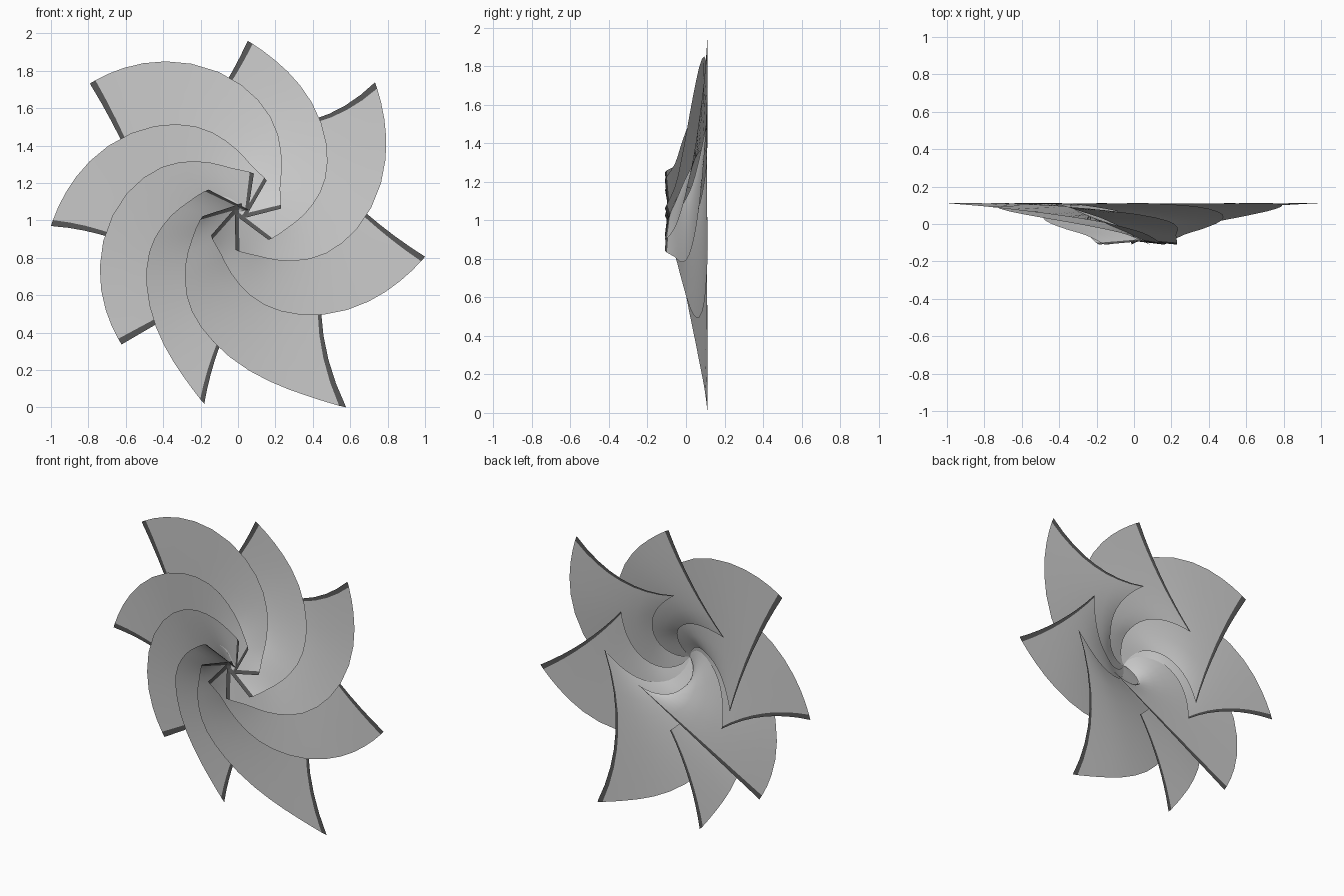
import bpy
import bmesh
from math import radians, cos, sin, pi
from mathutils import Vector

cube = bpy.data.objects.get("Cube")
if cube:
    bpy.data.objects.remove(cube, do_unlink=True)


def make_material(name, value):
    material = bpy.data.materials.new(name)
    material.use_nodes = True
    colour = (value, value, value, 1)
    material.diffuse_color = colour
    material.node_tree.nodes["Principled BSDF"].inputs["Base Color"].default_value = colour
    return material


pale_grey = make_material("pale grey", 0.6)
dark_grey = make_material("dark grey", 0.1)

HUB_X, HUB_Z, HUB_RADIUS = 0.02, 1.05, 0.21
ALONG, ACROSS = 16, 8

# Spiral profiles from rim to hub: turn in degrees, radius, depth
LEADING = [(0, 1, .112), (10, .88, .105), (25, .73, .09), (46, .54, .055),
           (66, .37, .015), (85, .2, -.025), (105, .07, -.06), (130, 0, -.11)]
TRAILING = [(0, .48, .108), (8, .43, .1), (20, .37, .085), (36, .3, .06),
            (52, .23, .03), (68, .16, -.01), (84, .07, -.05), (100, -.04, -.09)]

# Each blade: tip angle, tip radius, angle and radius of its trailing corner,
# spiral stretch, swell of the leading edge, bow of the ends
BLADES = [(140, 1.06, 64, .46, 1.05, .05, .03),
          (88, .91, 54, .48, 1.04, 0, .03),
          (44, .99, 47, .48, 1.1, .02, .1),
          (-14, 1.01, 49, .47, .98, .02, .03),
          (-62, 1.189, 60, .51, .85, -.03, .11),
          (-101, 1.05, 14, .43, .86, -.02, .03),
          (-132, .96, 96, .32, 1.2, .05, 0),
          (184.5, 1.023, 37, .48, 1.03, .035, .05)]


def sample(profile, t):
    """Smooth curve through the profile points."""
    place = t * (len(profile) - 1)
    i = min(int(place), len(profile) - 2)
    f = place - i
    b, c = Vector(profile[i]), Vector(profile[i + 1])
    a = Vector(profile[i - 1]) if i > 0 else 2 * b - c
    d = Vector(profile[i + 2]) if i + 2 < len(profile) else 2 * c - b
    return b + f / 2 * ((c - a) + f * ((2 * a - 5 * b + 4 * c - d)
                                       + f * (3 * (b - c) + d - a)))


def around_hub(angle, radius, depth):
    angle = radians(angle)
    return Vector((HUB_X + radius * cos(angle), depth, HUB_Z + radius * sin(angle)))


def leading_point(t, angle, reach, stretch, swell):
    turn, share, depth = sample(LEADING, t)
    share += swell * sin(2 * pi * t)
    return around_hub(angle - turn * stretch,
                      HUB_RADIUS + (reach - HUB_RADIUS) * share, depth)


def trailing_point(t, angle, corner, stretch):
    turn, radius, depth = sample(TRAILING, t)
    # The corner offset fades out toward the hub
    radius += (corner - TRAILING[0][1]) * (1 - t)
    return around_hub(angle - turn * stretch, radius, depth)


def make_blade(number, angle, reach, spread, corner, stretch, swell, bow):
    # A narrow band closes both ends of the strip
    first, last = 0.025, 0.97
    steps = [0] + [first + (last - first) * i / ALONG for i in range(ALONG + 1)] + [1]
    bm = bmesh.new()
    rows = []
    for t in steps:
        front = leading_point(t, angle, reach, stretch, swell)
        back = trailing_point(t, angle + spread, corner, stretch)
        chord = back - front
        inward = Vector((-chord.z, 0, chord.x)).normalized() * bow * (1 - t) ** 2
        row = []
        for j in range(ACROSS + 1):
            v = j / ACROSS
            row.append(bm.verts.new(front.lerp(back, v) + inward * 4 * v * (1 - v)))
        rows.append(row)
    for i in range(len(rows) - 1):
        for j in range(ACROSS):
            face = bm.faces.new((rows[i][j], rows[i][j + 1],
                                 rows[i + 1][j + 1], rows[i + 1][j]))
            face.smooth = True
            face.material_index = 1 if i in (0, len(rows) - 2) else 0
    # Turn the sheet to face the front
    bm.normal_update()
    if sum(face.normal.y * face.calc_area() for face in bm.faces) > 0:
        bmesh.ops.reverse_faces(bm, faces=bm.faces[:])
    mesh = bpy.data.meshes.new(f"blade_{number}")
    bm.to_mesh(mesh)
    bm.free()
    mesh.materials.append(pale_grey)
    mesh.materials.append(dark_grey)
    blade = bpy.data.objects.new(f"blade_{number}", mesh)
    bpy.context.collection.objects.link(blade)


for number, blade in enumerate(BLADES, 1):
    make_blade(number, *blade)
